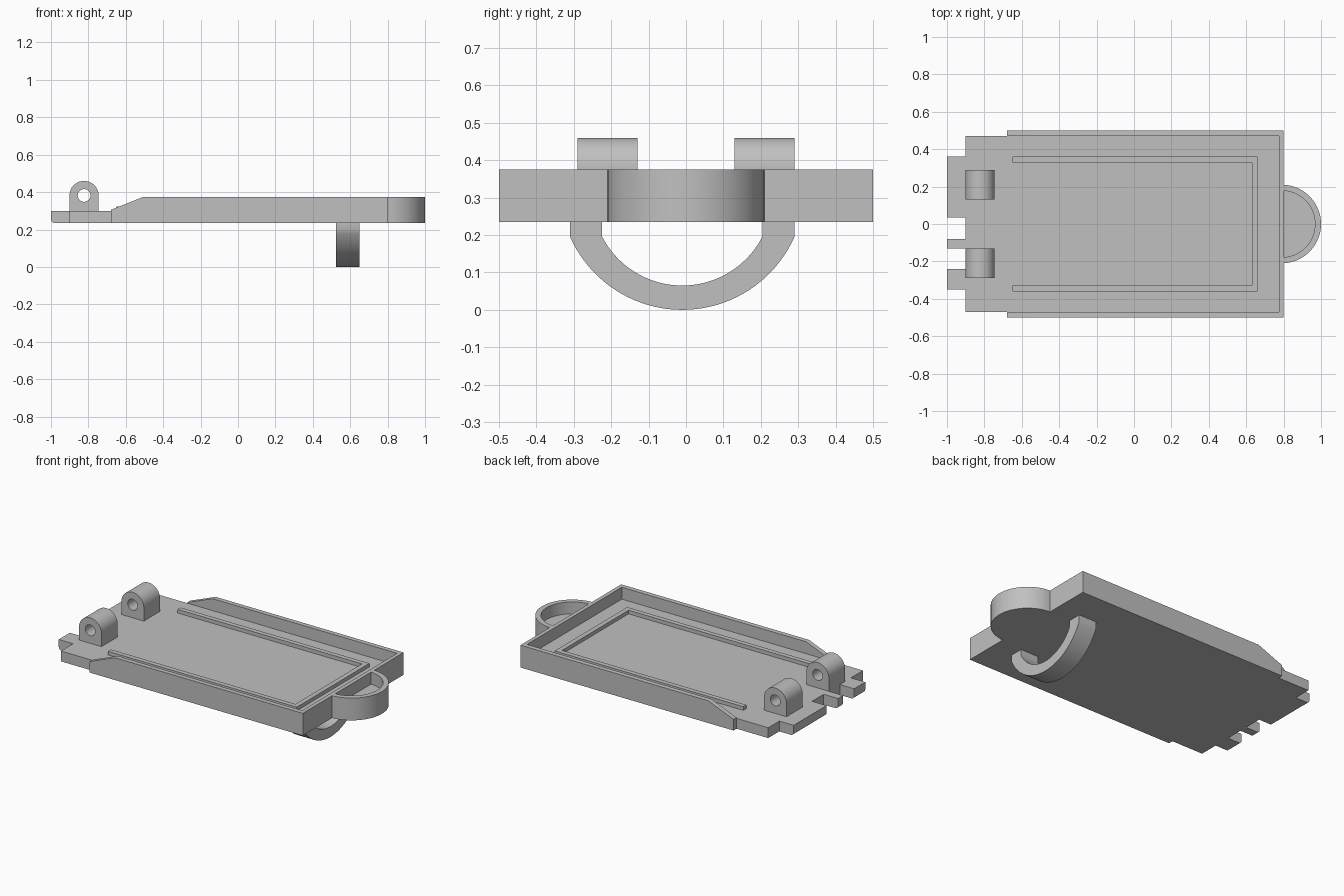
import bpy, bmesh
from math import sin, cos, pi, radians, asin, acos

if "Cube" in bpy.data.objects:
    bpy.data.objects.remove(bpy.data.objects["Cube"])

grey = bpy.data.materials.new("light_grey")
grey.diffuse_color = (0.53, 0.53, 0.53, 1)
grey.use_nodes = True
grey.node_tree.nodes["Principled BSDF"].inputs["Base Color"].default_value = grey.diffuse_color

# How a 2D point (u, v) and a depth w map to x, y, z
AXES = {
    'x': lambda u, v, w: (w, u, v),
    'y': lambda u, v, w: (u, w, v),
    'z': lambda u, v, w: (u, v, w),
}


def finish(name, bm):
    bmesh.ops.recalc_face_normals(bm, faces=bm.faces[:])
    mesh = bpy.data.meshes.new(name)
    bm.to_mesh(mesh)
    bm.free()
    mesh.materials.append(grey)
    ob = bpy.data.objects.new(name, mesh)
    bpy.context.collection.objects.link(ob)
    bpy.ops.object.select_all(action='DESELECT')
    ob.select_set(True)
    bpy.context.view_layer.objects.active = ob
    bpy.ops.object.shade_smooth_by_angle(angle=radians(30))
    return ob


def prism(name, outline, axis, lo, hi):
    """Extrude a closed outline along an axis from lo to hi."""
    bm = bmesh.new()
    a, b = [[bm.verts.new(AXES[axis](u, v, w)) for u, v in outline] for w in (lo, hi)]
    bm.faces.new(a)
    bm.faces.new(b)
    n = len(outline)
    for i in range(n):
        j = (i + 1) % n
        bm.faces.new((a[i], a[j], b[j], b[i]))
    return finish(name, bm)


def arc(cu, cv, r, a0, a1, n=32):
    return [(cu + r * cos(a0 + (a1 - a0) * i / n),
             cv + r * sin(a0 + (a1 - a0) * i / n)) for i in range(n + 1)]


def rect(u0, v0, u1, v1):
    return [(u0, v0), (u1, v0), (u1, v1), (u0, v1)]


BOTTOM, FLOOR, TOP = 0.235, 0.30, 0.375

# Floor plate and hinge tabs with a rounded lower edge
prism("floor_plate", rect(-0.90, -0.47, 0.775, 0.47), 'z', BOTTOM, FLOOR)
tab = [(-0.90, FLOOR), (-1.0, FLOOR)] + arc(-0.98, BOTTOM + 0.02, 0.02, pi, 1.5 * pi, 6) + [(-0.90, BOTTOM)]
for i, (y0, y1) in enumerate([(-0.35, -0.24), (-0.13, -0.08), (0.035, 0.36)]):
    prism(f"hinge_tab_{i + 1}", tab, 'y', y0, y1)

# Side walls with a ramped end, and the end wall
wall = [(-0.68, BOTTOM), (0.80, BOTTOM), (0.80, TOP), (-0.505, TOP), (-0.68, 0.305)]
prism("side_wall_front", wall, 'y', -0.50, -0.47)
prism("side_wall_back", wall, 'y', 0.47, 0.50)
prism("end_wall", rect(0.775, -0.47, 0.80, 0.47), 'z', BOTTOM, TOP)

# Raised U-shaped rail on the floor
prism("floor_rail", [(-0.65, -0.36), (0.66, -0.36), (0.66, 0.36), (-0.65, 0.36),
                     (-0.65, 0.33), (0.63, 0.33), (0.63, -0.33), (-0.65, -0.33)],
      'z', FLOOR, 0.323)

# Half-round cup on the end wall: rim and floor
RO, RI, CX = 0.21, 0.178, 0.79
ao, ai = acos((0.80 - CX) / RO), acos((0.80 - CX) / RI)
prism("cup_rim", arc(CX, 0, RO, -ao, ao) + arc(CX, 0, RI, ai, -ai), 'z', BOTTOM, TOP)
prism("cup_floor", arc(CX, 0, RI, -ai, ai), 'z', BOTTOM, FLOOR)

# Curved handle below the plate
CY = -0.01
bo, bi = asin(0.30 / 0.328), asin(0.215 / 0.241)
outer = arc(CY, 0.328, 0.328, -pi / 2 - bo, -pi / 2 + bo, 40)
inner = arc(CY, 0.306, 0.241, -pi / 2 + bi, -pi / 2 - bi, 40)
prism("handle", [(CY - 0.30, BOTTOM)] + outer + [(CY + 0.30, BOTTOM), (CY + 0.215, BOTTOM)]
      + inner + [(CY - 0.215, BOTTOM)], 'x', 0.525, 0.65)


# Round-topped lugs with a bored hole
def lug(name, y0, y1):
    cx, cz, r, hole, n = -0.823, 0.382, 0.078, 0.034, 48
    bm = bmesh.new()
    loops = []
    for y in (y0, y1):
        out, inn = [], []
        for i in range(n):
            a = 2 * pi * i / n
            c, s = cos(a), sin(a)
            k = max(abs(c), abs(s)) if i > n // 2 else 1
            depth = cz - FLOOR if i > n // 2 else r
            out.append(bm.verts.new((cx + r * c / k, y, cz + depth * s / k)))
            inn.append(bm.verts.new((cx + hole * c, y, cz + hole * s)))
        loops += [out, inn]
    o0, i0, o1, i1 = loops
    for p, q in ((o0, i0), (o1, i1), (o0, o1), (i0, i1)):
        for i in range(n):
            j = (i + 1) % n
            bm.faces.new((p[i], p[j], q[j], q[i]))
    return finish(name, bm)


lug("lug_front", -0.29, -0.13)
lug("lug_back", 0.13, 0.29)
